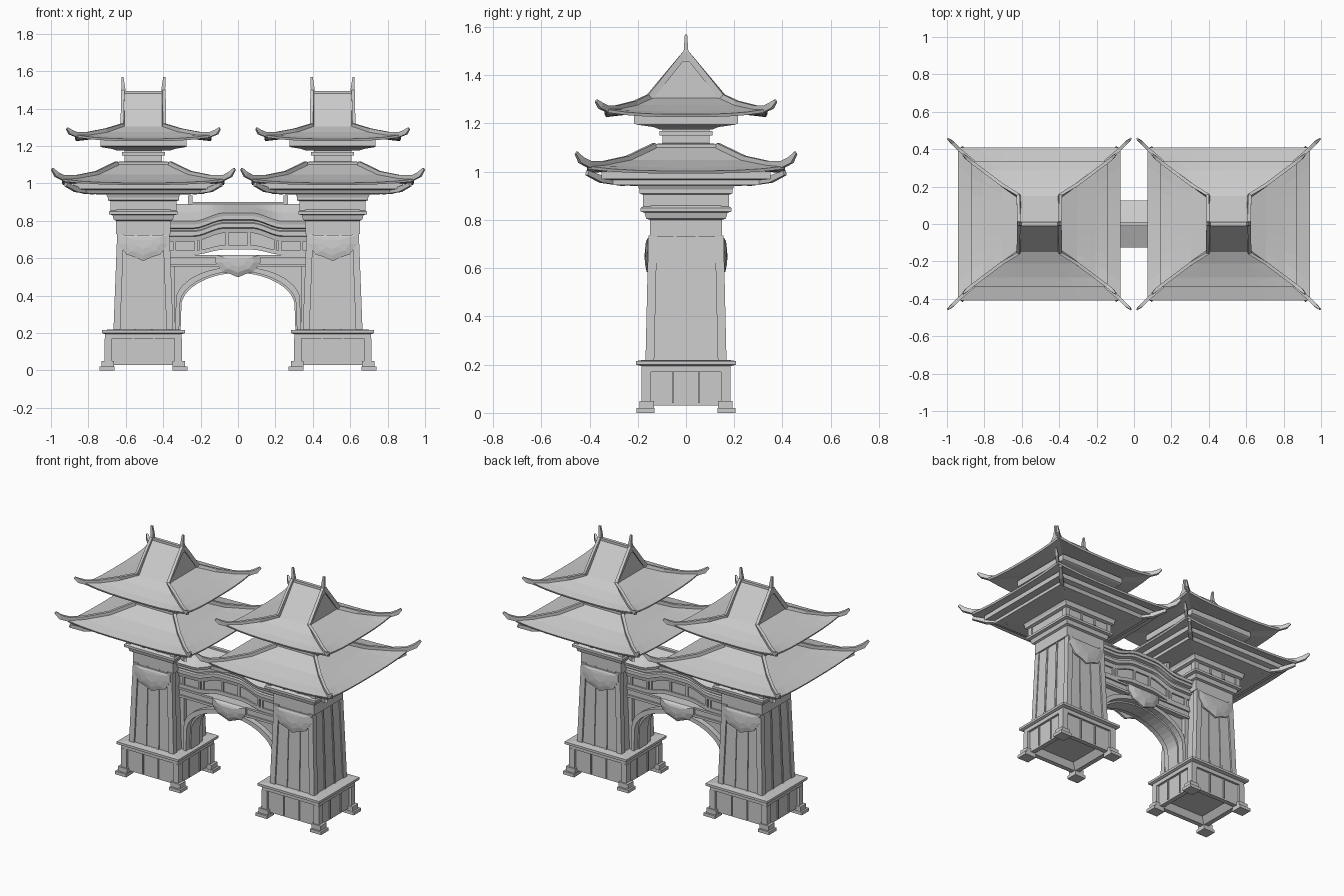
import bpy, bmesh
from math import sin, cos, pi
from mathutils import Vector

if "Cube" in bpy.data.objects:
    bpy.data.objects.remove(bpy.data.objects["Cube"])

stone = bpy.data.materials.new("grey_stone")
stone.use_nodes = True
GREY = (0.6, 0.6, 0.6, 1)
stone.diffuse_color = GREY
stone.node_tree.nodes["Principled BSDF"].inputs["Base Color"].default_value = GREY

CX = 0.506  # tower centre


def finish(name, bm, mirror):
    bmesh.ops.recalc_face_normals(bm, faces=bm.faces)
    me = bpy.data.meshes.new(name)
    bm.to_mesh(me)
    bm.free()
    me.materials.append(stone)
    ob = bpy.data.objects.new(name, me)
    bpy.context.collection.objects.link(ob)
    if mirror:
        m = ob.modifiers.new("other_side", "MIRROR")
        m.use_clip = False
        m.use_mirror_merge = False
    return ob


def skin(bm, rings, cap=True):
    """Join closed loops of points into a skin."""
    vs = [[bm.verts.new(p) for p in r] for r in rings]
    n = len(vs[0])
    for a, b in zip(vs, vs[1:]):
        for i in range(n):
            j = (i + 1) % n
            bm.faces.new((a[i], a[j], b[j], b[i]))
    if cap:
        bm.faces.new(vs[0][::-1])
        bm.faces.new(vs[-1])


def rect(cx, cy, hx, hy, z, seg=1, lift=0):
    pts = []
    corners = [(-1, -1), (1, -1), (1, 1), (-1, 1)]
    for k in range(4):
        (ax, ay), (bx, by) = corners[k], corners[(k + 1) % 4]
        for i in range(seg):
            t = i / seg
            pts.append((cx + hx * (ax + (bx - ax) * t), cy + hy * (ay + (by - ay) * t),
                        z + lift * abs(2 * t - 1) ** 3))
    return pts


def tower(name, profile, cx=CX, cy=0, mirror=True):
    """Stack of rectangles given as (half x, half y, z)."""
    bm = bmesh.new()
    skin(bm, [rect(cx, cy, *p) for p in profile])
    return finish(name, bm, mirror)


def boxes(name, items, mirror=True):
    bm = bmesh.new()
    for cx, cy, hx, hy, z0, z1 in items:
        skin(bm, [rect(cx, cy, hx, hy, z0), rect(cx, cy, hx, hy, z1)])
    return finish(name, bm, mirror)


def sweep(bm, path, w, h, end=0.5):
    """Square bar along a path, narrowing over its last stretch."""
    rings = []
    for i, p in enumerate(path):
        p = Vector(p)
        d = Vector(path[min(i + 1, len(path) - 1)]) - Vector(path[max(i - 1, 0)])
        side = d.cross(Vector((0, 0, 1))).normalized()
        up = side.cross(d).normalized()
        s = end if i == len(path) - 1 else 1
        rings.append([p + side * w * a * s + up * h * b * s
                      for a, b in ((-1, -1), (1, -1), (1, 1), (-1, 1))])
    skin(bm, rings)


QUADS = [(sx, sy) for sx in (-1, 1) for sy in (-1, 1)]

# Pedestal: hollow core, feet, corner posts, dividers, cap
tower("pedestal_core", [(.13, .12, .07), (.16, .14, .03), (.19, .17, .03), (.19, .17, .19)])
feet, posts = [], []
for sx, sy in QUADS:
    feet += [(CX + sx * .195, sy * .168, .04, .037, 0, .02), (CX + sx * .19, sy * .163, .033, .03, .02, .05)]
    posts.append((CX + sx * .187, sy * .165, .02, .02, .05, .17))
boxes("pedestal_feet", feet)
boxes("pedestal_posts", posts)
strips = []
for s in (-1, 1):
    strips += [(CX + s * .055, t * .171, .004, .006, .04, .17) for t in (-1, 1)]
    strips += [(CX + t * .191, s * .055, .006, .004, .04, .17) for t in (-1, 1)]
boxes("pedestal_dividers", strips)
tower("pedestal_rail", [(.205, .184, .17), (.205, .184, .197)])
tower("pedestal_cap", [(.21, .19, .195), (.222, .207, .2), (.222, .207, .215), (.17, .175, .22)])

# Shaft with corner pilasters and face ribs
tower("shaft", [(.153, .158, .21), (.134, .146, .735)])
bm = bmesh.new()
for sx, sy in QUADS:
    skin(bm, [rect(CX + sx * .142, sy * .15, .018, .018, .21), rect(CX + sx * .122, sy * .138, .018, .018, .735)])
    skin(bm, [rect(CX + sx * .045, sy * .156, .006, .008, .21), rect(CX + sx * .04, sy * .143, .006, .008, .735)])
    skin(bm, [rect(CX + sx * .151, sy * .05, .008, .006, .21), rect(CX + sx * .131, sy * .045, .008, .006, .735)])
finish("shaft_pilasters", bm, True)

# Capital and cornice
tower("capital", [(.145, .15, .73), (.145, .15, .8), (.158, .165, .805), (.165, .172, .83), (.183, .188, .835),
                  (.183, .188, .85), (.17, .172, .86), (.17, .172, .945)])
ribs = []
for sx, sy in QUADS:
    ribs += [(CX + sx * .16, sy * .162, .016, .016, .85, .945), (CX + sx * .05, sy * .172, .008, .006, .86, .91)]
boxes("capital_ribs", ribs)
tower("capital_collar", [(.175, .18, .905), (.19, .193, .91), (.19, .193, .925), (.2, .2, .945)])

# Eave slabs
tower("lower_eave_slab", [(.2, .2, .94), (.33, .305, .945), (.33, .315, .965), (.375, .35, .97), (.375, .35, 1)])
tower("upper_eave_slab", [(.14, .11, 1.175), (.17, .135, 1.185), (.23, .205, 1.195), (.23, .215, 1.2), (.23, .215, 1.235)])

# Neck between the roofs
tower("neck", [(.14, .125, 1.08), (.14, .125, 1.115), (.1, .098, 1.118), (.1, .098, 1.14), (.1, .098, 1.18)])
tower("neck_collar", [(.115, .11, 1.15), (.115, .11, 1.168)])


def roof(name, profile):
    bm = bmesh.new()
    skin(bm, [rect(CX, 0, hx, hy, z, 8, lift) for hx, hy, z, lift in profile])
    return finish(name, bm, True)


# Curved roofs with lifted corners
roof("lower_roof", [(.2, .18, 1.02, 0), (.43, .405, .992, .018), (.435, .41, 1.003, .02), (.36, .34, 1.018, .01),
                    (.25, .24, 1.048, 0), (.14, .13, 1.1, 0)])
roof("upper_roof", [(.15, .12, 1.25, 0), (.36, .332, 1.226, .02), (.365, .337, 1.238, .022), (.3, .285, 1.25, .01),
                    (.2, .21, 1.276, 0), (.11, .15, 1.305, 0), (.11, .006, 1.485, 0)])

# Hip ridges with upturned tips
low, high, brackets = bmesh.new(), bmesh.new(), bmesh.new()
for sx, sy in QUADS:
    def hip(pts):
        return [(CX + sx * x, sy * y, z) for x, y, z in pts]
    sweep(low, hip([(.14, .13, 1.105), (.25, .24, 1.052), (.36, .34, 1.03), (.43, .4, 1.03),
                    (.465, .435, 1.048), (.488, .455, 1.078)]), .009, .014)
    sweep(high, hip([(.11, .002, 1.49), (.11, .15, 1.31), (.2, .21, 1.281), (.3, .285, 1.262),
                     (.36, .33, 1.262), (.39, .355, 1.274), (.408, .372, 1.294)]), .009, .013)
    sweep(brackets, hip([(.27, .26, .955), (.36, .35, .968), (.415, .41, .995)]), .012, .014, .7)
finish("lower_hip_ridges", low, True)
finish("upper_hip_ridges", high, True)
finish("corner_brackets", brackets, True)

# Top ridge and finials
boxes("top_ridge", [(CX, 0, .11, .01, 1.47, 1.495)])
bm = bmesh.new()
for s in (-1, 1):
    skin(bm, [rect(CX + s * x, 0, w, d, z) for x, w, d, z in
              ((.106, .012, .012, 1.455), (.107, .01, .009, 1.51), (.112, .006, .005, 1.568))])
finish("finials", bm, True)


def bump(x):
    t = min(max((.24 - abs(x)) / .17, 0), 1)
    return t * t * (3 - 2 * t)


def band(name, sections, half=.37, n=28):
    """Wavy moulding; sections are (half depth, z, rise) from bottom to top."""
    bm = bmesh.new()
    rings = []
    for i in range(n + 1):
        x = -half + 2 * half * i / n
        right = [(x, y, z + r * bump(x)) for y, z, r in sections]
        rings.append(right + [(x, -y, z) for _, y, z in reversed(right)])
    skin(bm, rings)
    return finish(name, bm, False)


# Bridge: wavy panel band, mouldings and small roof
band("bridge_panel", [(.07, .622, .028), (.07, .71, .045)])
band("bridge_lower_rail", [(.08, .618, .028), (.08, .64, .03)])
band("bridge_mouldings", [(.08, .69, .045), (.085, .715, .045), (.1, .72, .045), (.1, .742, .045), (.09, .747, .045),
                          (.09, .757, .045), (.112, .762, .045), (.112, .785, .045)])
band("bridge_roof", [(.12, .78, .045), (.125, .798, .045), (.06, .845, .025), (.012, .89, 0)])
boxes("bridge_ridge", [(0, 0, .26, .012, .87, .9)], False)
boxes("bridge_ridge_posts", [(.255, 0, .012, .016, .87, .935)])
boxes("panel_dividers", [(x, 0, .008, .079, .63 + .028 * bump(x), .7 + .04 * bump(x)) for x in (.06, .2, .225, .34)])
boxes("cross_beam", [(0, 0, .37, .075, .565, .61), (0, 0, .37, .085, .605, .618), (0, 0, .37, .085, .555, .57)], False)

# Arch: recessed spandrels, frame and two-step ring
curve = [(.31 * cos(a), .36 + .17 * sin(a) ** 1.1) for a in [pi / 2 * i / 10 for i in range(11)]]
curve = [(.315, .21)] + curve


def arch(name, inner, outer, hy):
    bm = bmesh.new()
    rings = []
    for (ax, az), (bx, bz) in zip(inner, outer):
        rings.append([(ax, -hy, az), (bx, -hy, bz), (bx, hy, bz), (ax, hy, az)])
    skin(bm, rings)
    return finish(name, bm, True)


arch("arch_spandrel", curve, [(max(x, .37) if z < .4 else x + .06, .565 if i > 1 else z)
                              for i, (x, z) in enumerate(curve)], .05)
arch("arch_ring", curve, [(x + .022, z + .022 * (z > .37)) for x, z in curve], .085)
arch("arch_soffit_rib", [(x - .008, z - .008 * (z > .37)) for x, z in curve], curve, .045)
boxes("spandrel_frame", [(.35, 0, .014, .075, .21, .56)])


def shield(bm, cx, top, w, h, y, side, depth, slope=0):
    """Faceted carved drape."""
    outline = [(-1, 0), (-1, -.35), (-.7, -.75), (-.35, -.85), (0, -1), (.35, -.85), (.7, -.75), (1, -.35), (1, 0)]
    rings = []
    for s, d in ((1, -.008), (1, depth * .3), (.7, depth * .8), (.35, depth)):
        rings.append([(cx + x * w * s, side * (y + d - slope * z * h),
                       top + z * h * s - (1 - s) * h * .3) for x, z in outline])
    skin(bm, rings)


tower_drapes, arch_drape = bmesh.new(), bmesh.new()
for side in (-1, 1):
    shield(tower_drapes, CX, .725, .13, .14, .155, side, .013, .03)
    shield(arch_drape, 0, .618, .12, .12, .085, side, .025)
finish("shaft_drapes", tower_drapes, True)
finish("arch_drape", arch_drape, False)
